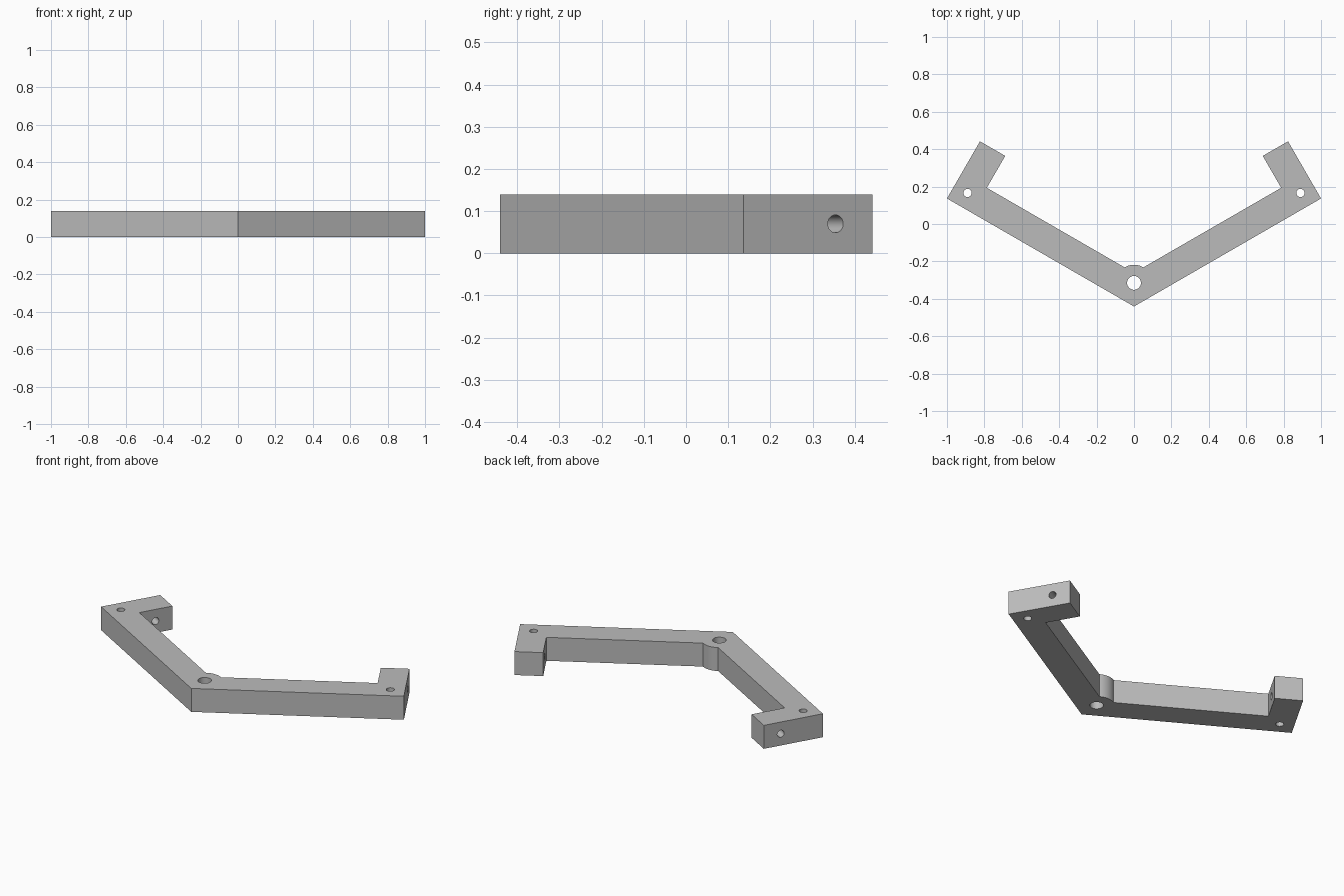
import bpy
import bmesh
from math import sin, cos, asin, radians
from mathutils import Vector

cube = bpy.data.objects.get("Cube")
if cube:
    bpy.data.objects.remove(cube, do_unlink=True)

HEIGHT = 0.14
WIDTH = 0.156            # width of arms and end blocks
ARM = Vector((cos(radians(30)), sin(radians(30)), 0))
SIDE = Vector((-ARM.y, ARM.x, 0))
APEX = Vector((0, -0.441, 0))
PIVOT = Vector((0, -0.315, 0))
BOSS_RADIUS = 0.097

grey = bpy.data.materials.new("plain grey")
grey.use_nodes = True
colour = (0.5, 0.5, 0.5, 1)
grey.diffuse_color = colour
grey.node_tree.nodes["Principled BSDF"].inputs["Base Color"].default_value = colour

# Half outline: front apex, outer corner, end block, inner corner
corner = APEX + ARM * (1 / ARM.x)
tip = corner + SIDE * 0.353
half = [corner, tip, tip - ARM * WIDTH, corner - ARM * WIDTH + SIDE * WIDTH]

# Rounded boss around the pivot, between the inner faces of the arms
spread = asin(0.05 / BOSS_RADIUS)
steps = 16
boss = [PIVOT + BOSS_RADIUS * Vector((sin(a), cos(a), 0))
        for a in (spread * (1 - 2 * i / steps) for i in range(steps + 1))]
mirrored = [Vector((-p.x, p.y, 0)) for p in reversed(half)]
outline = [APEX] + half + boss + mirrored

# Bracket body
bm = bmesh.new()
base = bm.faces.new([bm.verts.new(p) for p in outline])
top = bmesh.ops.extrude_face_region(bm, geom=[base])["geom"]
bmesh.ops.translate(bm, vec=(0, 0, HEIGHT),
                    verts=[v for v in top if isinstance(v, bmesh.types.BMVert)])
bmesh.ops.recalc_face_normals(bm, faces=bm.faces[:])
mesh = bpy.data.meshes.new("angled_bracket")
bm.to_mesh(mesh)
bm.free()
mesh.materials.append(grey)
bracket = bpy.data.objects.new("angled_bracket", mesh)
bpy.context.collection.objects.link(bracket)


def drill(centre, radius, axis, length):
    """Cut a round hole through the bracket."""
    bpy.ops.mesh.primitive_cylinder_add(
        vertices=40, radius=radius, depth=length, location=centre,
        rotation=axis.to_track_quat("Z", "Y").to_euler())
    cutter = bpy.context.object
    cutter.name = "hole_cutter"
    cutter.hide_render = True
    cutter.data.materials.append(grey)
    cut = bracket.modifiers.new("hole", "BOOLEAN")
    cut.operation = "DIFFERENCE"
    cut.solver = "EXACT"
    cut.object = cutter
    bpy.context.view_layer.objects.active = bracket
    bpy.ops.object.modifier_apply(modifier=cut.name)
    bpy.data.objects.remove(cutter, do_unlink=True)


# Pivot hole, then a vertical and a crosswise hole in each end
up = Vector((0, 0, 1))
middle = up * HEIGHT / 2
drill(PIVOT + middle, 0.037, up, 0.4)
cross = corner + SIDE * 0.252 - ARM * WIDTH / 2 + middle
for s in (1, -1):
    drill(Vector((s * 0.89, 0.166, HEIGHT / 2)), 0.022, up, 0.4)
    drill(Vector((s * cross.x, cross.y, cross.z)), 0.021,
          Vector((s * ARM.x, ARM.y, 0)), WIDTH * 1.5)

bpy.ops.object.select_all(action="DESELECT")
bracket.select_set(True)
bpy.context.view_layer.objects.active = bracket
bpy.ops.object.shade_smooth_by_angle(angle=radians(30))
